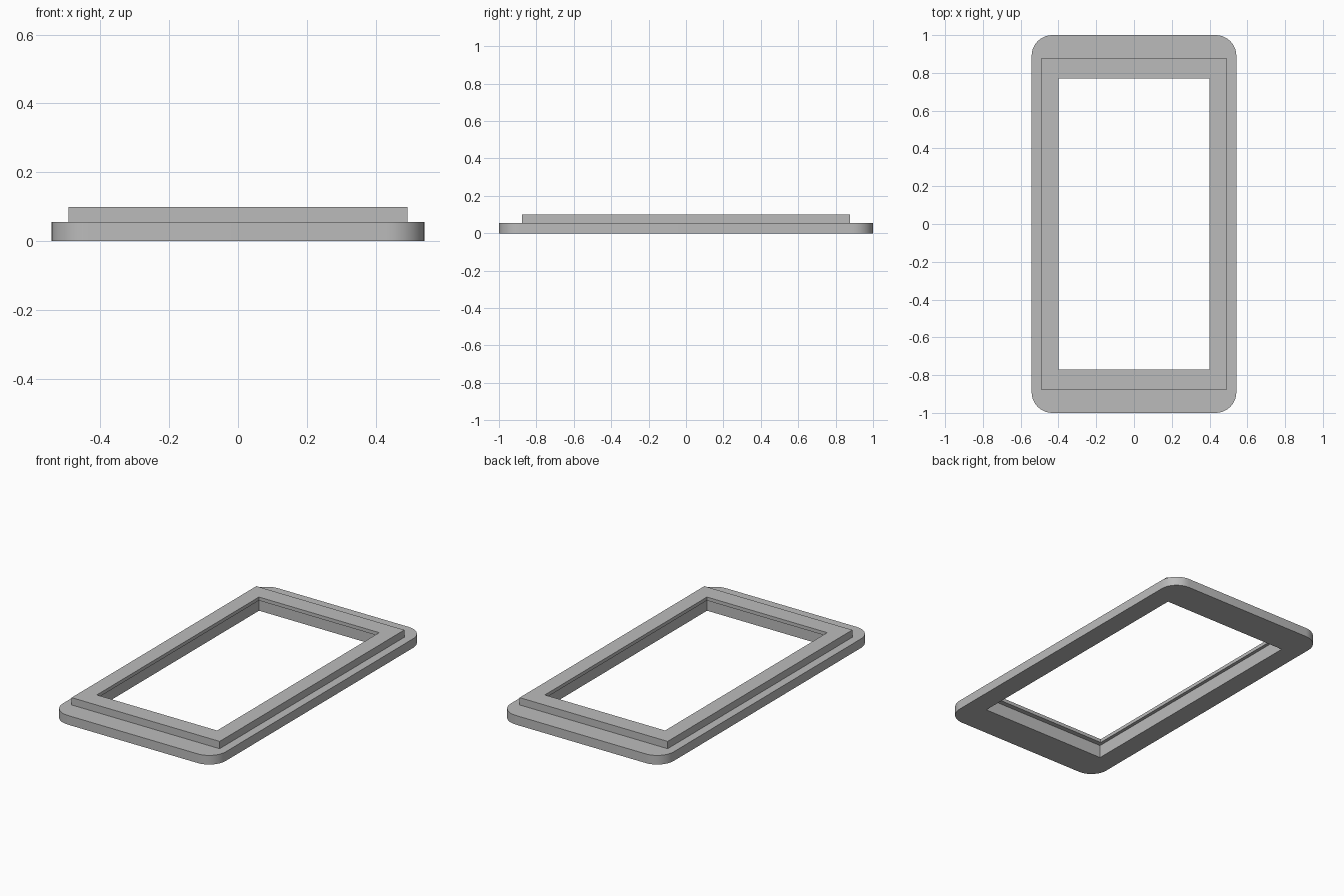
import bpy, bmesh, math

if "Cube" in bpy.data.objects:
    bpy.data.objects.remove(bpy.data.objects["Cube"])

ARC = 10        # segments in each rounded corner
RADIUS = 0.11

grey = bpy.data.materials.new("grey")
grey.diffuse_color = (0.5, 0.5, 0.5, 1)
grey.use_nodes = True
grey.node_tree.nodes["Principled BSDF"].inputs["Base Color"].default_value = grey.diffuse_color

bm = bmesh.new()


def ring(hx, hy, z, r=0.0):
    """Rectangle outline as four corner lists, counter-clockwise; r rounds the corners."""
    corners = []
    for i, (sx, sy) in enumerate([(1, 1), (-1, 1), (-1, -1), (1, -1)]):
        n = ARC if r else 0
        pts = []
        for k in range(n + 1):
            a = math.pi / 2 * (i + (k / n if n else 0))
            pts.append(bm.verts.new((sx * (hx - r) + r * math.cos(a),
                                     sy * (hy - r) + r * math.sin(a), z)))
        corners.append(pts)
    return corners


def bridge(a, b):
    """Join two outlines; a rounded corner meets a square one in a single face."""
    for i in range(4):
        p, q, j = a[i], b[i], (i + 1) % 4
        if len(p) == len(q):
            for k in range(len(p) - 1):
                bm.faces.new((p[k], p[k + 1], q[k + 1], q[k]))
        else:
            bm.faces.new(p + q[::-1])
        bm.faces.new((p[-1], a[j][0], b[j][0], q[-1]))


# Stepped cross-section, walked around the frame
sections = [
    ring(0.542, 1.0, 0.0, RADIUS),      # flange underside
    ring(0.542, 1.0, 0.055, RADIUS),    # flange top
    ring(0.492, 0.877, 0.055),          # foot of raised rim
    ring(0.492, 0.877, 0.099),          # top of raised rim
    ring(0.40, 0.77, 0.099),            # lip around the opening
    ring(0.40, 0.77, 0.078),            # underside of lip
    ring(0.42, 0.80, 0.078),            # rebate below lip
    ring(0.42, 0.80, 0.0),              # lower opening
]
for n, sec in enumerate(sections):
    bridge(sec, sections[(n + 1) % len(sections)])

bmesh.ops.recalc_face_normals(bm, faces=bm.faces)
mesh = bpy.data.meshes.new("bezel_frame")
bm.to_mesh(mesh)
bm.free()
mesh.materials.append(grey)
frame = bpy.data.objects.new("bezel_frame", mesh)
bpy.context.collection.objects.link(frame)

# Smooth rounded corners, crisp steps
bpy.context.view_layer.objects.active = frame
frame.select_set(True)
bpy.ops.object.shade_smooth_by_angle(angle=math.radians(30))
